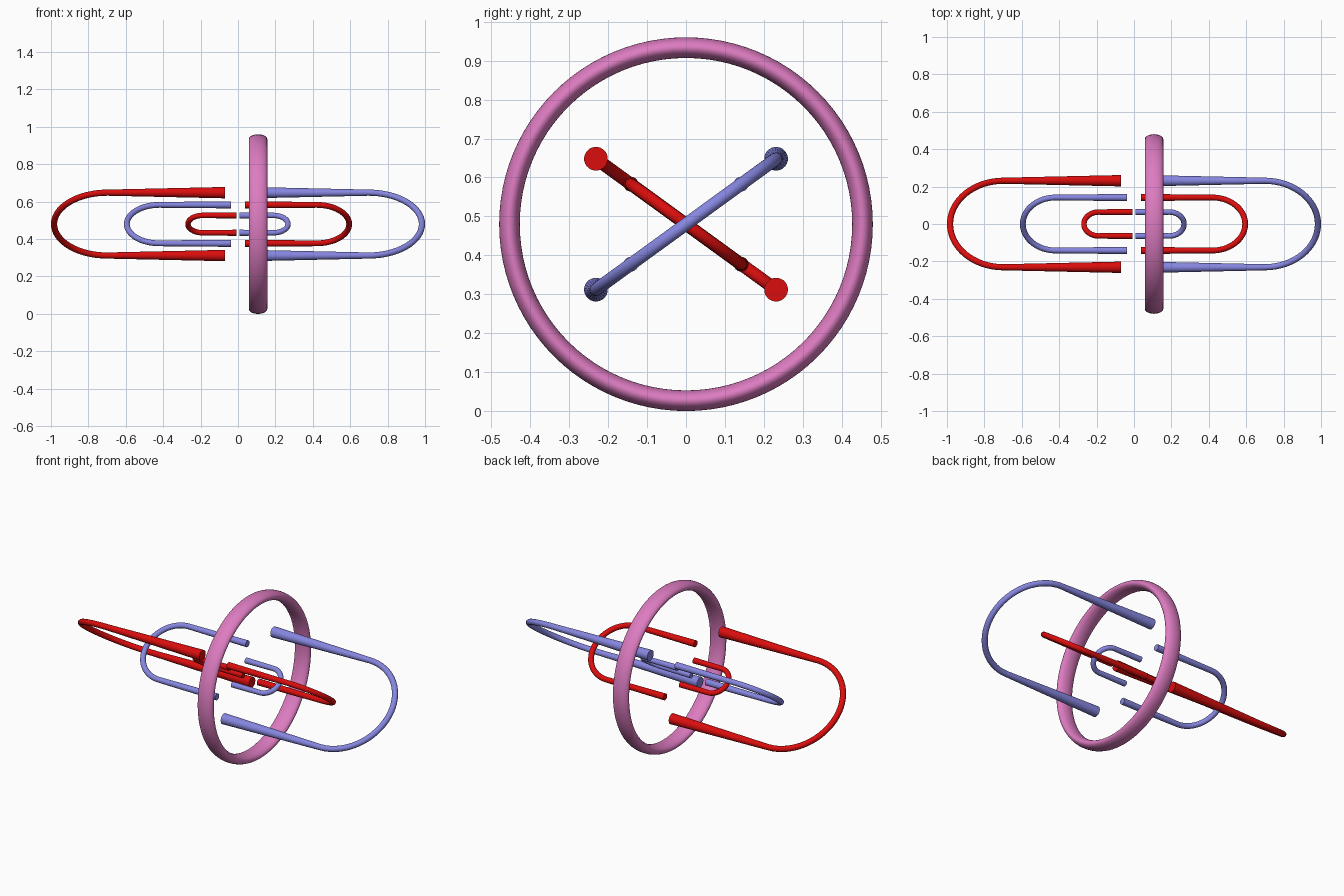
import bpy, bmesh, math
from mathutils import Vector

if "Cube" in bpy.data.objects:
    bpy.data.objects.remove(bpy.data.objects["Cube"])

def material(name, rgb):
    m = bpy.data.materials.new(name)
    m.diffuse_color = (*rgb, 1)
    m.use_nodes = True
    m.node_tree.nodes["Principled BSDF"].inputs["Base Color"].default_value = m.diffuse_color
    return m

RED = material("red", (0.71, 0.004, 0.004))
BLUE = material("periwinkle blue", (0.24, 0.24, 0.75))
PINK = material("pink", (0.72, 0.20, 0.53))

CZ = 0.48                      # height of the common axis
TILT = math.radians(36)        # tilt of each loop plane
SIDES = 24

def u_loop(name, mat, turn, direction, open_x, far_x, half, r_end, r_bend):
    """U-shaped tapered tube: legs from open_x, round bend out to far_x.
    direction: side of x for the bend; turn = -1 spins it half a turn about z."""
    arc_x = far_x - r_bend - half
    steps = 32
    # path as (x, v, radius, tangent x, tangent v)
    path = [(open_x, half, r_end, 1, 0)]
    for i in range(steps + 1):
        a = math.pi / 2 - math.pi * i / steps
        path.append((arc_x + half * math.cos(a), half * math.sin(a), r_bend,
                     math.sin(a), -math.cos(a)))
    path.append((open_x, -half, r_end, -1, 0))

    v_axis = Vector((0, math.cos(TILT), -math.sin(TILT)))
    n_axis = Vector((0, math.sin(TILT), math.cos(TILT)))
    x_axis = Vector((direction, 0, 0))
    bm = bmesh.new()
    rings = []
    for x, v, r, tx, tv in path:
        c = x_axis * x + v_axis * v
        side = x_axis * -tv + v_axis * tx
        ring = []
        for k in range(SIDES):
            b = 2 * math.pi * k / SIDES
            p = c + (side * math.cos(b) + n_axis * math.sin(b)) * r
            ring.append(bm.verts.new((turn * p.x, turn * p.y, p.z + CZ)))
        rings.append(ring)
    for r0, r1 in zip(rings, rings[1:]):
        for k in range(SIDES):
            j = (k + 1) % SIDES
            bm.faces.new((r0[k], r0[j], r1[j], r1[k])).smooth = True
    # flat end caps with sharp rims
    for ring in (rings[0], rings[-1]):
        cap = bm.faces.new(ring)
        for e in cap.edges:
            e.smooth = False
    bmesh.ops.recalc_face_normals(bm, faces=bm.faces)
    me = bpy.data.meshes.new(name)
    bm.to_mesh(me)
    bm.free()
    me.materials.append(mat)
    ob = bpy.data.objects.new(name, me)
    bpy.context.collection.objects.link(ob)

# three nested loops per colour, alternating sides; blue is red turned half round
for colour, mat, turn in (("red", RED, 1), ("blue", BLUE, -1)):
    u_loop(colour + "_large_loop", mat, turn, -1, 0.07, 1.0, 0.286, 0.0305, 0.0165)
    u_loop(colour + "_medium_loop", mat, turn, 1, 0.037, 0.61, 0.175, 0.019, 0.0155)
    u_loop(colour + "_small_loop", mat, turn, -1, 0.009, 0.282, 0.079, 0.0165, 0.0145)

# upright ring with a flattened oval section
bpy.ops.mesh.primitive_torus_add(major_radius=0.4535, minor_radius=0.0265,
                                 major_segments=96, minor_segments=32)
ring = bpy.context.object
ring.name = "ring"
ring.scale = (1, 1, 0.0495 / 0.0265)
ring.rotation_euler = (0, math.pi / 2, 0)
ring.location = (0.107, 0, CZ)
bpy.ops.object.transform_apply(location=True, rotation=True, scale=True)
bpy.ops.object.shade_smooth()
ring.data.materials.append(PINK)
